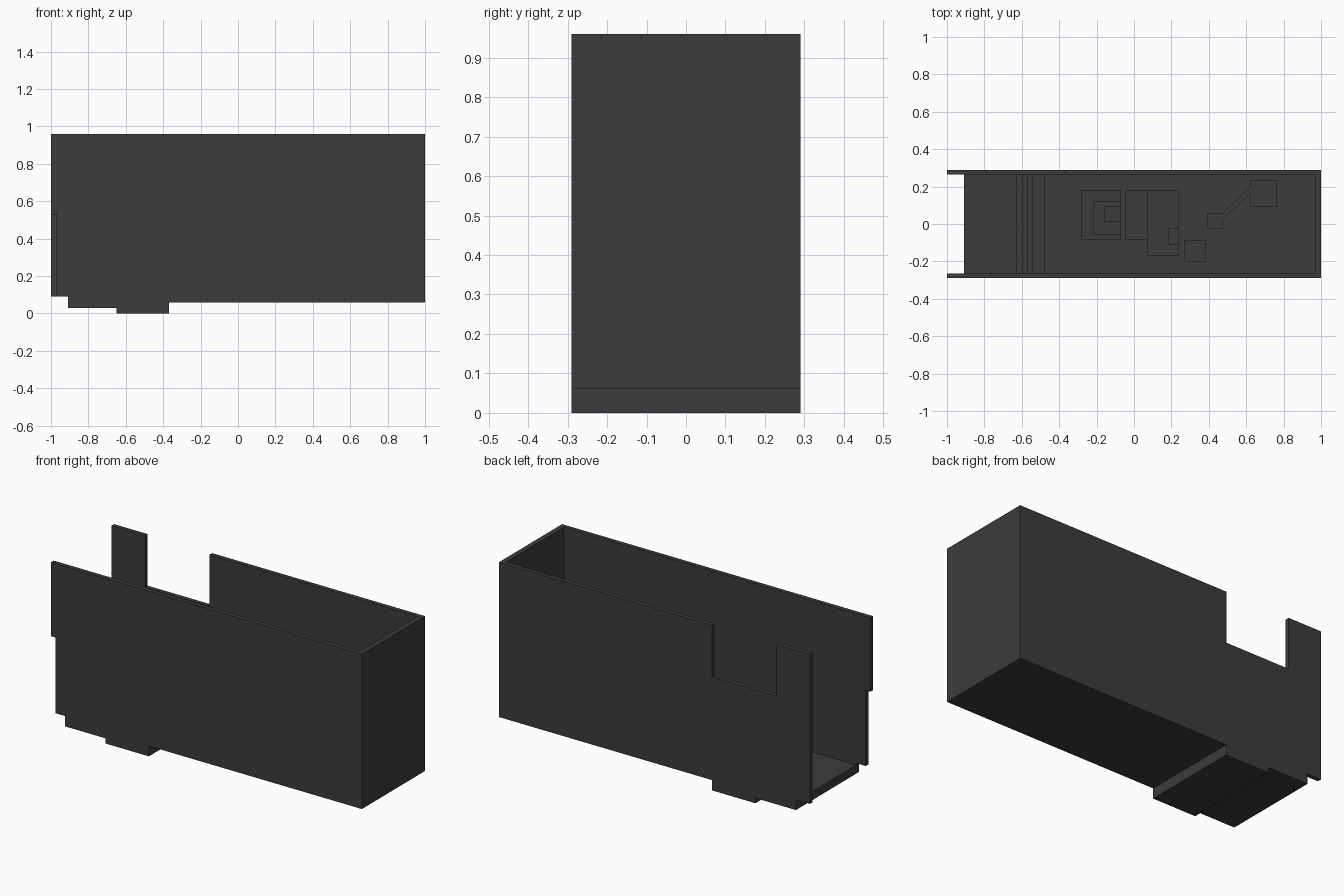
import bpy, bmesh
from mathutils import Vector

if "Cube" in bpy.data.objects:
    bpy.data.objects.remove(bpy.data.objects["Cube"])

mat = bpy.data.materials.new("dark_grey")
mat.diffuse_color = (0.045, 0.045, 0.045, 1)
mat.use_nodes = True
mat.node_tree.nodes["Principled BSDF"].inputs["Base Color"].default_value = mat.diffuse_color


def prism(name, points, extrude):
    """Extrude a flat outline of 3D points along a vector."""
    bm = bmesh.new()
    face = bm.faces.new([bm.verts.new(p) for p in points])
    ext = bmesh.ops.extrude_face_region(bm, geom=[face], use_keep_orig=True)
    verts = [v for v in ext["geom"] if isinstance(v, bmesh.types.BMVert)]
    bmesh.ops.translate(bm, verts=verts, vec=Vector(extrude))
    bmesh.ops.recalc_face_normals(bm, faces=bm.faces)
    mesh = bpy.data.meshes.new(name)
    bm.to_mesh(mesh)
    bm.free()
    mesh.materials.append(mat)
    obj = bpy.data.objects.new(name, mesh)
    bpy.context.collection.objects.link(obj)
    return obj


def side_profile(name, xz, y0, y1):
    return prism(name, [(x, y0, z) for x, z in xz], (0, y1 - y0, 0))


def pad(name, x0, x1, y0, y1, top):
    return prism(name, [(x0, y0, FLOOR), (x1, y0, FLOOR), (x1, y1, FLOOR), (x0, y1, FLOOR)],
                 (0, 0, top - FLOOR))


W, INNER, TOP, FLOOR = 0.29, 0.265, 0.96, 0.09

# Stepped underside shared by the walls and the floor
under = [(-0.91, 0.03), (-0.65, 0.03), (-0.65, 0), (-0.37, 0), (-0.37, 0.06)]

# Front wall, with its left edge set back low down
side_profile("front_wall", [(-0.97, 0.09), (-0.91, 0.09)] + under +
             [(1, 0.06), (1, TOP), (-1, TOP), (-1, 0.53), (-0.97, 0.53)], -W, -INNER)

# Back wall, with a window notch in its top edge
side_profile("back_wall", [(-1, 0.09), (-0.91, 0.09)] + under +
             [(1, 0.06), (1, TOP), (-0.37, TOP), (-0.37, 0.66),
              (-0.785, 0.66), (-0.785, TOP), (-1, TOP)], INNER, W)

# End wall
side_profile("end_wall", [(0.97, 0.06), (1, 0.06), (1, TOP), (0.97, TOP)], -INNER, INNER)

# Floor with small steps down into a trough
steps = [(0.97, 0.06), (0.97, FLOOR), (-0.48, FLOOR), (-0.48, 0.03), (-0.54, 0.03)]
z = 0.03
for x in (-0.54, -0.57, -0.595, -0.625):
    if x != -0.54:
        steps.append((x, z))
    z += 0.0125
    steps.append((x, z))
steps.append((-0.91, z))
side_profile("floor", under + steps, -INNER, INNER)

# Low raised pads on the floor
pads = [("terrace_low", -0.28, -0.07, -0.085, 0.18, 0.10),
        ("terrace_mid", -0.22, -0.07, -0.055, 0.12, 0.11),
        ("terrace_top", -0.16, -0.07, 0.01, 0.095, 0.12),
        ("small_block", -0.045, 0.07, -0.085, 0.18, 0.10),
        ("large_block", 0.07, 0.24, -0.17, 0.18, 0.11),
        ("block_cap", 0.185, 0.24, -0.11, -0.025, 0.12),
        ("square_pad", 0.27, 0.385, -0.20, -0.085, 0.10),
        ("path_start", 0.39, 0.475, -0.025, 0.06, 0.10),
        ("path_end", 0.62, 0.765, 0.09, 0.235, 0.10)]
for p in pads:
    pad(*p)
prism("path_strip", [(x, y, FLOOR) for x, y in
                     [(0.475, 0.025), (0.62, 0.165), (0.62, 0.20), (0.475, 0.06)]], (0, 0, 0.01))
